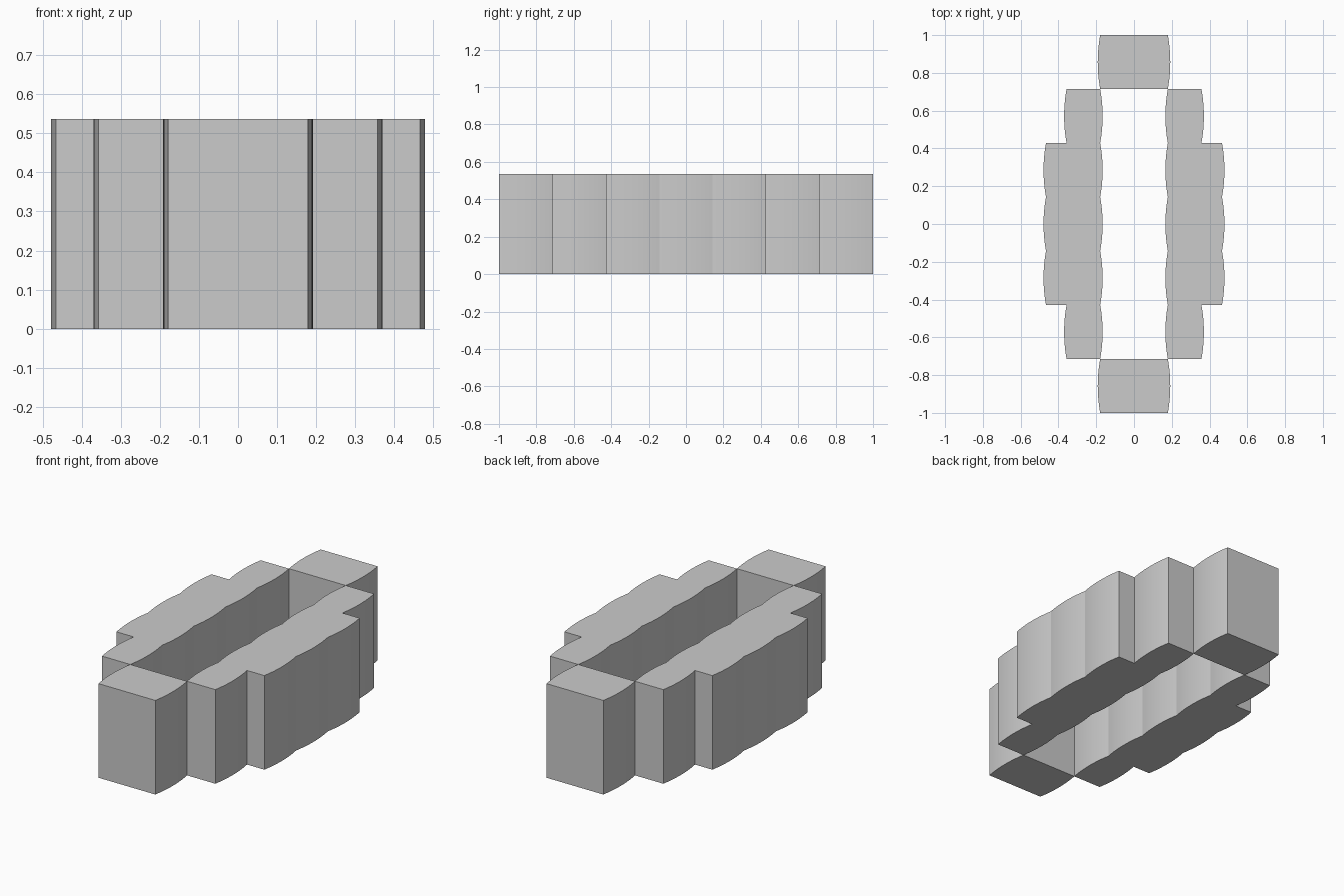
import bpy, bmesh, math

if "Cube" in bpy.data.objects:
    bpy.data.objects.remove(bpy.data.objects["Cube"])

H = 0.536          # height
ROW = 2 / 7        # length of each bulged row
BULGE = 0.013      # how far each row swells outward
SEG = 12           # segments per bulge


def bulge(x, row, sign, up=True):
    """Points along one row's edge; row 0 is the centre row."""
    pts = []
    for i in range(SEG + 1):
        t = i / SEG
        if not up:
            t = 1 - t
        pts.append((x + sign * BULGE * 4 * t * (1 - t), (row - 0.5 + t) * ROW))
    return pts


def prism(name, outline):
    """Extrude a closed outline from the ground to the full height."""
    pts = []
    for p in outline:
        if not pts or math.dist(p, pts[-1]) > 1e-5:
            pts.append(p)
    bm = bmesh.new()
    face = bm.faces.new([bm.verts.new((x, y, 0)) for x, y in pts])
    ext = bmesh.ops.extrude_face_region(bm, geom=[face], use_keep_orig=True)
    top = [v for v in ext["geom"] if isinstance(v, bmesh.types.BMVert)]
    bmesh.ops.translate(bm, verts=top, vec=(0, 0, H))
    bmesh.ops.recalc_face_normals(bm, faces=bm.faces)
    mesh = bpy.data.meshes.new(name)
    bm.to_mesh(mesh)
    bm.free()
    ob = bpy.data.objects.new(name, mesh)
    bpy.context.collection.objects.link(ob)
    bpy.ops.object.select_all(action='DESELECT')
    ob.select_set(True)
    bpy.context.view_layer.objects.active = ob
    bpy.ops.object.shade_smooth_by_angle(angle=math.radians(15))
    return ob


# End blocks, front and back
for name, row in (("front_block", -3), ("back_block", 3)):
    prism(name, bulge(0.179, row, 1) + bulge(-0.179, row, -1, up=False))

# Long side walls: stepped outer edge, scalloped inner edge
outer = {-2: 0.357, -1: 0.466, 0: 0.466, 1: 0.466, 2: 0.357}
wall = []
for row in range(-2, 3):
    wall += bulge(outer[row], row, 1)
for row in range(2, -3, -1):
    wall += bulge(0.179, row, -1, up=False)
prism("right_wall", wall)
prism("left_wall", [(-x, y) for x, y in wall])
